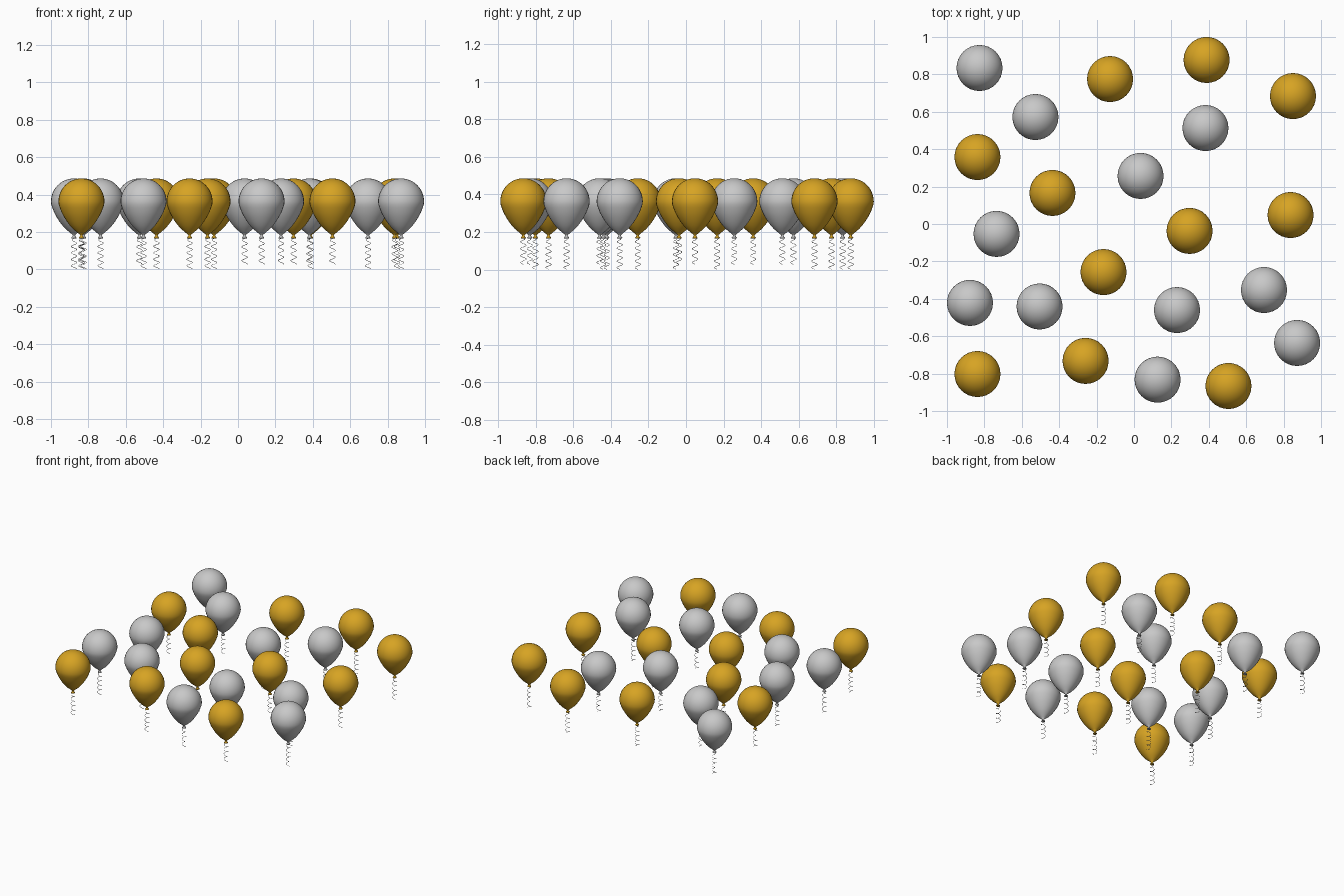
import bpy, bmesh, math

if "Cube" in bpy.data.objects:
    bpy.data.objects.remove(bpy.data.objects["Cube"])

def material(name, rgb):
    m = bpy.data.materials.new(name)
    m.diffuse_color = (*rgb, 1)
    m.use_nodes = True
    m.node_tree.nodes["Principled BSDF"].inputs["Base Color"].default_value = m.diffuse_color
    return m

gold = material("gold", (0.68, 0.37, 0.017))
silver = material("silver", (0.58, 0.58, 0.58))
string_grey = material("string_grey", (0.58, 0.58, 0.58))

R, MID, TOP = 0.123, 0.362, 0.486
SEG = 32

# Profile (radius, z): rolled lip, knot, teardrop body, round crown
profile = [(0.004, 0.172), (0.013, 0.166), (0.014, 0.169), (0.006, 0.180), (0.008, 0.185),
           (0.021, 0.196), (0.045, 0.216), (0.062, 0.235), (0.078, 0.256),
           (0.093, 0.280), (0.106, 0.304), (0.116, 0.330), (0.1215, 0.347)]
for i in range(12):
    a = i / 12 * math.pi / 2
    profile.append((R * math.cos(a), MID + (TOP - MID) * math.sin(a)))


def balloon_mesh(name, mat):
    bm = bmesh.new()
    rings = []
    for r, z in profile:
        rings.append([bm.verts.new((r * math.cos(2 * math.pi * k / SEG),
                                    r * math.sin(2 * math.pi * k / SEG), z)) for k in range(SEG)])
    for lo, hi in zip(rings, rings[1:]):
        for k in range(SEG):
            n = (k + 1) % SEG
            bm.faces.new((lo[k], lo[n], hi[n], hi[k]))
    crown = bm.verts.new((0, 0, TOP))
    for k in range(SEG):
        bm.faces.new((rings[-1][k], rings[-1][(k + 1) % SEG], crown))
    bm.faces.new(rings[0][::-1])
    for f in bm.faces:
        f.smooth = True
    me = bpy.data.meshes.new(name)
    bm.to_mesh(me)
    bm.free()
    me.materials.append(mat)
    return me


def string_curve(name, bottom, turns):
    # Curled ribbon string: a thin helix that starts at the knot
    cu = bpy.data.curves.new(name, 'CURVE')
    cu.dimensions = '3D'
    cu.bevel_depth = 0.0013
    cu.bevel_resolution = 0
    cu.use_fill_caps = True
    sp = cu.splines.new('POLY')
    n = int(turns * 14)
    sp.points.add(n)
    for i in range(n + 1):
        t = i / n
        a = 2 * math.pi * turns * t
        r = 0.015 * min(1, t * 6)
        sp.points[i].co = (r * math.cos(a), r * math.sin(a), 0.175 + (bottom - 0.175) * t, 1)
    cu.materials.append(string_grey)
    return cu


bodies = {'g': balloon_mesh("gold_balloon", gold), 's': balloon_mesh("silver_balloon", silver)}
strings = {'long': string_curve("long_string", 0.0015, 5),
           'short': string_curve("short_string", 0.028, 4)}

# Balloon positions: colour, x, y, string type
L, S = 'long', 'short'
layout = [
    ('s', -0.826, 0.834, L), ('s', -0.527, 0.572, S), ('g', -0.128, 0.775, L),
    ('g', 0.388, 0.877, L), ('g', 0.850, 0.684, L), ('s', 0.382, 0.513, S),
    ('g', -0.837, 0.358, S), ('g', -0.436, 0.166, L), ('s', 0.035, 0.257, S),
    ('g', 0.297, -0.037, S), ('g', 0.837, 0.048, S), ('s', -0.735, -0.053, L),
    ('g', -0.163, -0.257, L), ('s', -0.877, -0.422, L), ('s', -0.505, -0.441, L),
    ('s', 0.230, -0.460, S), ('s', 0.695, -0.353, L), ('s', 0.872, -0.636, L),
    ('g', -0.837, -0.802, L), ('g', -0.259, -0.732, L), ('s', 0.126, -0.832, S),
    ('g', 0.505, -0.866, S),
]
for i, (c, x, y, kind) in enumerate(layout, 1):
    label = "gold" if c == 'g' else "silver"
    for name, data in ((f"{label}_balloon_{i}", bodies[c]), (f"string_{i}", strings[kind])):
        ob = bpy.data.objects.new(name, data)
        ob.location = (x, y, 0)
        bpy.context.collection.objects.link(ob)
